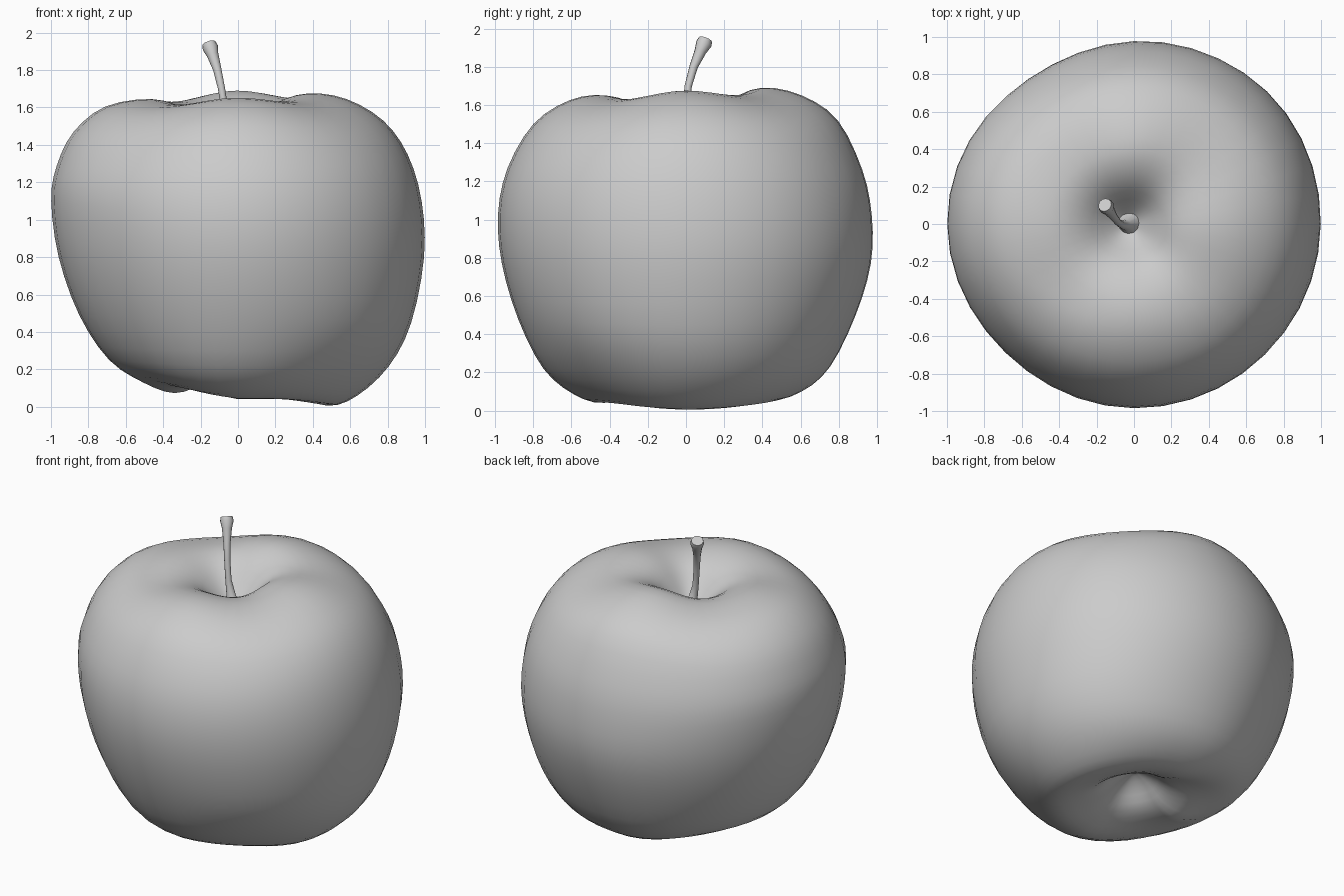
import bpy
import bmesh
from math import sin, cos, pi, exp, radians
from mathutils import Vector

cube = bpy.data.objects.get("Cube")
if cube:
    bpy.data.objects.remove(cube, do_unlink=True)

SEGMENTS = 40
STEPS = 3

grey = bpy.data.materials.new("plain grey")
grey.use_nodes = True
grey.diffuse_color = (0.6, 0.6, 0.6, 1)
grey.node_tree.nodes["Principled BSDF"].inputs["Base Color"].default_value = (0.6, 0.6, 0.6, 1)

# Half profiles (radius, height) from the bottom dimple up to the stem hollow
left = [(0, .27), (.14, .22), (.29, .08), (.48, .005), (.64, .06), (.81, .22), (.925, .45), (.993, .8),
        (.98, 1.1), (.905, 1.35), (.775, 1.53), (.58, 1.645), (.38, 1.675), (.22, 1.62), (.09, 1.47), (0, 1.4)]
right = [(0, .27), (.1, .22), (.2, .12), (.34, .072), (.5, .125), (.69, .25), (.85, .49), (.96, .8),
         (1, 1.1), (.97, 1.29), (.88, 1.47), (.71, 1.605), (.46, 1.645), (.27, 1.59), (.1, 1.46), (0, 1.4)]
front = [(0, .27), (.12, .22), (.25, .11), (.43, .04), (.59, .085), (.75, .22), (.88, .48), (.965, .77),
         (.985, 1.03), (.935, 1.27), (.8, 1.5), (.61, 1.625), (.42, 1.65), (.24, 1.59), (.1, 1.46), (0, 1.4)]
back = [(0, .27), (.12, .22), (.26, .12), (.44, .055), (.61, .1), (.76, .23), (.895, .5), (.975, .77),
        (.98, 1.02), (.93, 1.26), (.8, 1.52), (.61, 1.65), (.4, 1.69), (.23, 1.62), (.09, 1.47), (0, 1.4)]


def smooth(points):
    """Catmull-Rom curve through the profile points."""
    pts = [Vector(p) for p in points]
    mirror = Vector((-1, 1))
    ext = [pts[1] * mirror] + pts + [pts[-2] * mirror]
    out = []
    for a, b, c, d in zip(ext, ext[1:], ext[2:], ext[3:]):
        for i in range(STEPS):
            t = i / STEPS
            out.append(b + (c - a) * t / 2 + (a * 2 - b * 5 + c * 4 - d) * t * t / 2
                       + (b * 3 - a - c * 3 + d) * t ** 3 / 2)
    return out + [pts[-1]]


def toward(angle, degrees):
    """Falls from 1 to 0 away from one direction."""
    return max(0, cos(angle - radians(degrees))) ** 8


def body_point(a, k):
    """Blend the four profiles, then add the uneven swellings of the fruit."""
    side = left if cos(a) >= 0 else right
    depth = back if sin(a) >= 0 else front
    r, z = side[k] * cos(a) ** 2 + depth[k] * sin(a) ** 2
    # Uneven girth
    r *= 1 + .014 * toward(a, 40) - .03 * toward(a, 122) - .02 * toward(a, 225)
    shift = 0
    if z < .8:
        # Lobes round the bottom rim and a drawn-in lower shoulder
        rim = exp(-((r - .38) / .17) ** 2)
        lobe = .045 * abs(sin(2 * a)) if cos(a) < 0 else 0
        z += rim * (lobe + .02 * toward(a, 135) + .015 * toward(a, 315))
        r -= .04 * toward(a, 315) * exp(-((z - .15) / .2) ** 2)
    else:
        # Lower shoulders on the diagonals, and an off-centre stem hollow
        shift = -.03 * exp(-(r / .3) ** 2)
        z -= .035 * sin(2 * a) ** 2 * max(0, z - 1) / .6 * min(1, r / .5)
    return r * cos(a) + shift, r * sin(a), z


def make_object(name, bm):
    bmesh.ops.recalc_face_normals(bm, faces=bm.faces)
    mesh = bpy.data.meshes.new(name)
    bm.to_mesh(mesh)
    bm.free()
    mesh.materials.append(grey)
    obj = bpy.data.objects.new(name, mesh)
    bpy.context.collection.objects.link(obj)
    bpy.ops.object.select_all(action='DESELECT')
    obj.select_set(True)
    bpy.context.view_layer.objects.active = obj
    bpy.ops.object.shade_smooth_by_angle(angle=pi / 3)


def bridge(bm, loops):
    """Skin a stack of vertex loops."""
    for low, high in zip(loops, loops[1:]):
        for j in range(len(low)):
            n = (j + 1) % len(low)
            bm.faces.new((low[j], low[n], high[n], high[j]))


# Fruit body
left, right, front, back = map(smooth, (left, right, front, back))
bm = bmesh.new()
rings = [[bm.verts.new(body_point(2 * pi * j / SEGMENTS, k)) for j in range(SEGMENTS)]
         for k in range(1, len(left) - 1)]
bridge(bm, rings)
for ring, k in ((rings[0], 0), (rings[-1], -1)):
    pole = bm.verts.new(body_point(0, k))
    for j in range(SEGMENTS):
        bm.faces.new((pole, ring[j], ring[(j + 1) % SEGMENTS]))
make_object("fruit_body", bm)

# Stem: a leaning stalk that flares at both ends (x, y, z, radius)
path = [(-.025, .01, 1.37, .1), (-.03, .005, 1.42, .06), (-.045, -.005, 1.47, .03), (-.07, -.002, 1.58, .019),
        (-.088, .012, 1.7, .019), (-.11, .04, 1.8, .022), (-.135, .075, 1.88, .031),
        (-.148, .093, 1.92, .042), (-.156, .102, 1.942, .037)]
bm = bmesh.new()
points = [Vector(p[:3]) for p in path]
loops = []
for i, p in enumerate(points):
    axis = (points[min(i + 1, len(points) - 1)] - points[max(i - 1, 0)]).normalized()
    u = axis.cross(Vector((0, 1, 0))).normalized()
    v = axis.cross(u)
    loops.append([bm.verts.new(p + (u * cos(t) + v * sin(t)) * path[i][3])
                  for t in (2 * pi * j / 12 for j in range(12))])
bridge(bm, loops)
bm.faces.new(loops[0])
bm.faces.new(loops[-1])
make_object("stem", bm)
